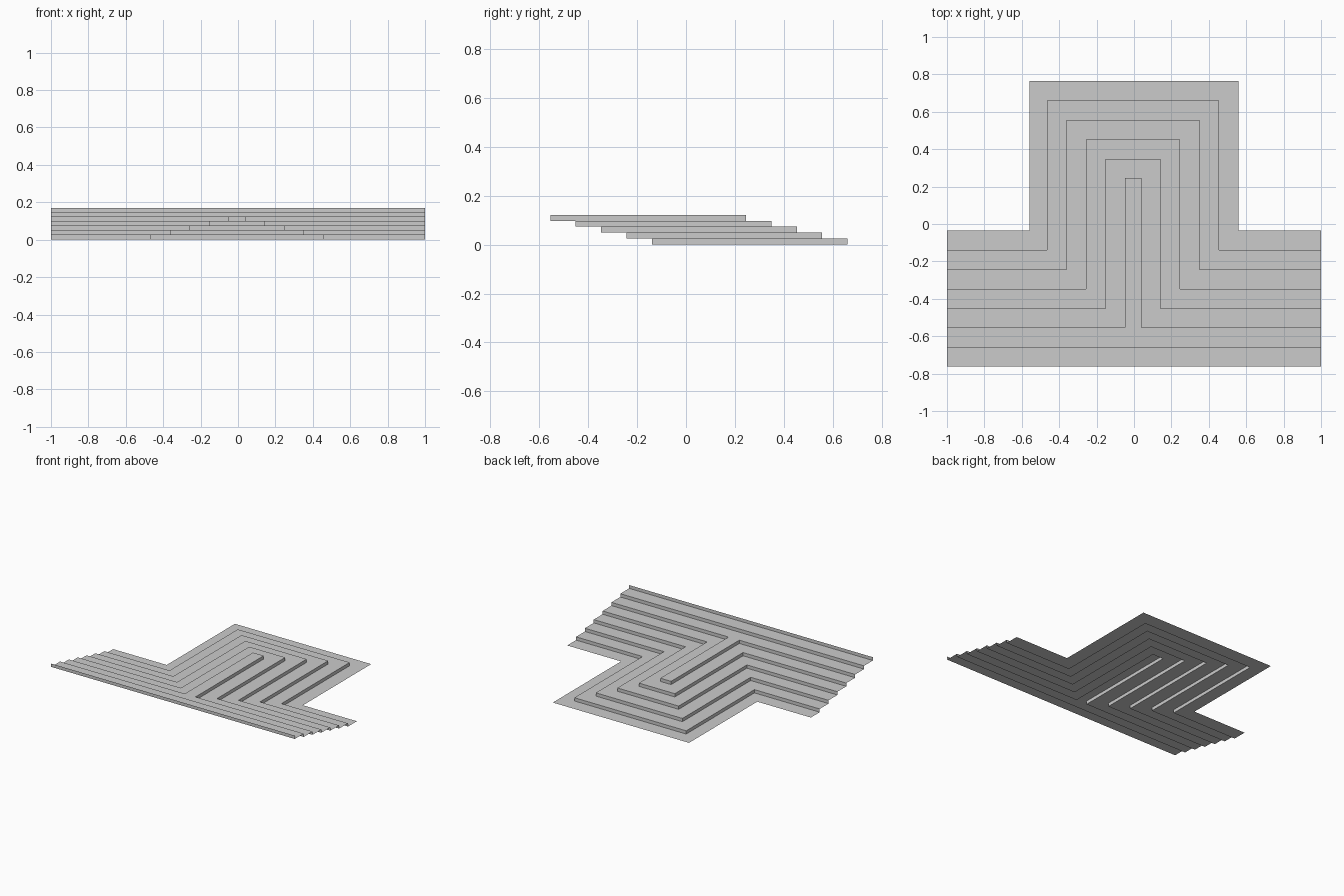
import bpy, bmesh

cube = bpy.data.objects.get("Cube")
if cube:
    bpy.data.objects.remove(cube)

STEP = 0.1038      # tread depth
RISE = 0.0243      # riser height
FRONT, BACK = -0.762, 0.764
ARM = FRONT + 7 * STEP

grey = bpy.data.materials.new("light_grey")
grey.use_nodes = True
colour = (0.6, 0.6, 0.6, 1)
grey.diffuse_color = colour
grey.node_tree.nodes["Principled BSDF"].inputs["Base Color"].default_value = colour


def outline(k):
    """Hat-shaped edge of step k; the last two edges are straight."""
    inset = min(k, 5) * STEP
    left, right = max(-0.568 + inset, -0.56), 0.558 - inset
    y = ARM - k * STEP
    top = BACK - k * STEP if k < 6 else y
    return [(-1, y), (left, y), (left, top), (right, top), (right, y), (1, y)]


def strip(name, outer, z_outer, inner, z_inner):
    """Ribbon of flat faces between two matching outlines."""
    bm = bmesh.new()
    a = [bm.verts.new((x, y, z_outer)) for x, y in outer]
    b = [bm.verts.new((x, y, z_inner)) for x, y in inner]
    for i in range(len(a) - 1):
        bm.faces.new((b[i], b[i + 1], a[i + 1], a[i]))
    flat = [f for f in bm.faces if f.calc_area() < 1e-6]
    bmesh.ops.delete(bm, geom=flat, context='FACES')
    bmesh.ops.remove_doubles(bm, verts=bm.verts, dist=1e-5)
    mesh = bpy.data.meshes.new(name)
    bm.to_mesh(mesh)
    bm.free()
    mesh.materials.append(grey)
    bpy.context.collection.objects.link(bpy.data.objects.new(name, mesh))


# Seven open steps climbing from the outer edge to the front edge
for k in range(7):
    z = k * RISE
    edge = outline(k + 1)
    strip(f"tread_{k + 1}", outline(k), z, edge, z)
    strip(f"riser_{k + 1}", edge, z, edge, z + RISE)
